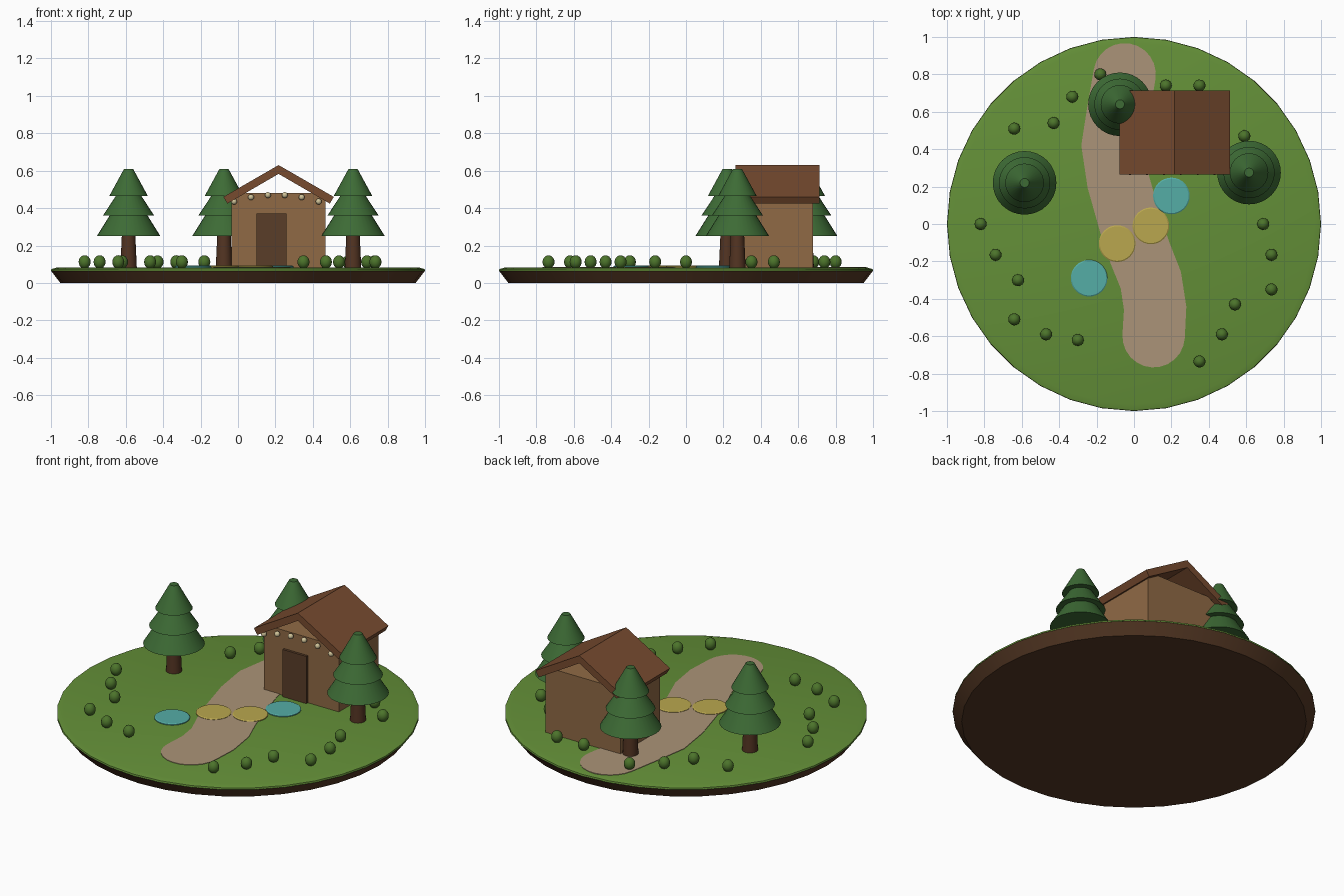
import bpy, bmesh, math
from mathutils import Vector

if "Cube" in bpy.data.objects:
    bpy.data.objects.remove(bpy.data.objects["Cube"])

mats = {}

def mat(name, hexcol):
    if name not in mats:
        m = bpy.data.materials.new(name)
        rgb = [int(hexcol[i:i + 2], 16) / 255 for i in (0, 2, 4)]
        m.diffuse_color = [c / 12.92 if c < 0.04 else ((c + 0.055) / 1.055) ** 2.4 for c in rgb] + [1]
        m.use_nodes = True
        m.node_tree.nodes["Principled BSDF"].inputs["Base Color"].default_value = m.diffuse_color
        mats[name] = m
    return mats[name]

def finish(name, bm, material, smooth=True):
    bmesh.ops.recalc_face_normals(bm, faces=bm.faces)
    me = bpy.data.meshes.new(name)
    bm.to_mesh(me)
    bm.free()
    ob = bpy.data.objects.new(name, me)
    bpy.context.collection.objects.link(ob)
    me.materials.append(mat(*material))
    if smooth:
        bpy.context.view_layer.objects.active = ob
        bpy.ops.object.select_all(action='DESELECT')
        ob.select_set(True)
        bpy.ops.object.shade_smooth_by_angle(angle=math.radians(30))
    return ob

def lathe(name, profile, loc, material, seg=32):
    # closed solid of revolution from (radius, z) points, bottom to top
    bm = bmesh.new()
    rings = [[bm.verts.new((loc[0] + r * math.cos(2 * math.pi * i / seg),
                            loc[1] + r * math.sin(2 * math.pi * i / seg), z))
              for i in range(seg)] for r, z in profile]
    for a, b in zip(rings, rings[1:]):
        for i in range(seg):
            j = (i + 1) % seg
            bm.faces.new((a[i], a[j], b[j], b[i]))
    bm.faces.new(rings[0])
    bm.faces.new(rings[-1])
    return finish(name, bm, material)

def prism(name, pts, offset, material):
    # polygon pushed along an offset vector
    bm = bmesh.new()
    f = bm.faces.new([bm.verts.new(p) for p in pts])
    ext = bmesh.ops.extrude_face_region(bm, geom=[f])['geom']
    bmesh.ops.translate(bm, vec=offset, verts=[v for v in ext if isinstance(v, bmesh.types.BMVert)])
    return finish(name, bm, material, False)

def box(name, x0, x1, y0, y1, z0, z1, material):
    return prism(name, [(x0, y0, z0), (x1, y0, z0), (x1, y1, z0), (x0, y1, z0)], (0, 0, z1 - z0), material)

def ball(name, loc, r, rz, material, u=16, v=10):
    bm = bmesh.new()
    bmesh.ops.create_uvsphere(bm, u_segments=u, v_segments=v, radius=r)
    bmesh.ops.scale(bm, vec=(1, 1, rz / r), verts=bm.verts)
    bmesh.ops.translate(bm, vec=loc, verts=bm.verts)
    return finish(name, bm, material)

# Island: soil and grass
lathe("soil_base", [(0.95, 0), (1.0, 0.065)], (0, 0), ("soil", "553824"), 36)
lathe("grass_top", [(1.0, 0.064), (0.998, 0.074), (0.965, 0.083)], (0, 0), ("grass", "649038"), 36)

# Winding path: ribbon with round ends around a centre line
line = [(-0.05, 0.80), (-0.085, 0.6), (-0.115, 0.42), (-0.085, 0.23), (-0.02, 0.0),
        (0.03, -0.15), (0.09, -0.3), (0.113, -0.45), (0.105, -0.6)]
c = [Vector(p) for p in line]
R = 0.167
left, right = [], []
for i, p in enumerate(c):
    d = (c[min(i + 1, len(c) - 1)] - c[max(i - 1, 0)]).normalized()
    n = Vector((-d.y, d.x)) * R
    left.append(p + n)
    right.append(p - n)

def cap(centre, start):
    a0 = math.atan2(start.y - centre.y, start.x - centre.x)
    return [centre + R * Vector((math.cos(a0 + math.pi * k / 12), math.sin(a0 + math.pi * k / 12)))
            for k in range(1, 12)]

outline = left[::-1] + cap(c[0], left[0])[::-1] + right + cap(c[-1], right[-1])[::-1]
if (cap(c[0], left[0])[5] - c[0]).y < 0:
    mirror = lambda ctr, pts: [ctr * 2 - q for q in pts]
    outline = left[::-1] + mirror(c[0], cap(c[0], left[0]))[::-1] + right + mirror(c[-1], cap(c[-1], right[-1]))[::-1]
else:
    outline = left[::-1] + cap(c[0], left[0]) + right + cap(c[-1], right[-1])
prism("path", [(p.x, p.y, 0.080) for p in outline], (0, 0, 0.006), ("path", "ab9478"))

# Round stepping pads
for i, (x, y, col) in enumerate([(0.2, 0.15, "teal"), (0.09, -0.01, "yellow"),
                                 (-0.09, -0.105, "yellow"), (-0.24, -0.29, "teal")]):
    hexcol = {"teal": "55ada6", "yellow": "baa74e"}[col]
    lathe(f"stepping_pad_{i}", [(0.098, 0.08), (0.098, 0.088), (0.092, 0.092)], (x, y), (col, hexcol))

# Conifers: tapered trunk and three tiers
leaf = ("foliage", "3d6b35")
for i, (x, y) in enumerate([(-0.585, 0.22), (-0.075, 0.64), (0.615, 0.275)]):
    lathe(f"tree_trunk_{i}", [(0.044, 0.08), (0.034, 0.3)], (x, y), ("trunk", "533422"), 20)
    for k, (r0, z0, r1, z1) in enumerate([(0.17, 0.25, 0.07, 0.41), (0.137, 0.36, 0.045, 0.50),
                                          (0.103, 0.465, 0.024, 0.61)]):
        lathe(f"tree_tier_{i}_{k}", [(r0, z0), (r1, z1)], (x, y), leaf)

# Ring of small bushes
bushes = [(-0.64, 0.51), (-0.43, 0.54), (-0.33, 0.68), (-0.18, 0.80), (0.17, 0.74), (0.35, 0.74),
          (0.59, 0.47), (0.73, 0.35), (-0.82, 0), (0.69, 0), (-0.74, -0.165), (0.735, -0.165),
          (-0.62, -0.3), (0.735, -0.35), (-0.64, -0.51), (0.54, -0.43), (-0.47, -0.59),
          (0.47, -0.59), (-0.3, -0.62), (0.35, -0.735)]
for i, (x, y) in enumerate(bushes):
    ball(f"bush_{i}", (x, y, 0.112), 0.032, 0.036, ("bush", "4c742b"))

# Cabin: walls, door, open-gabled roof
CX = 0.217
box("cabin_walls", CX - 0.252, CX + 0.252, 0.30, 0.68, 0.08, 0.48, ("wall", "906a45"))
box("cabin_door", 0.10, 0.26, 0.285, 0.31, 0.08, 0.37, ("door", "5a3d28"))
for side, s in (("left", -1), ("right", 1)):
    prof = [(0, 0.63), (0.295, 0.46), (0.274, 0.424), (0, 0.583)]
    prism(f"roof_{side}", [(CX + s * a, 0.265, z) for a, z in prof], (0, 0.45, 0), ("roof", "774b2f"))

# String of bulbs under the front eaves
for i in range(6):
    t = (i - 2.5) / 2.5
    ball(f"bulb_{i}", (0.205 + t * 0.226, 0.278, 0.471 - 0.036 * t * t), 0.016, 0.016, ("bulb", "cfc298"), 12, 8)
